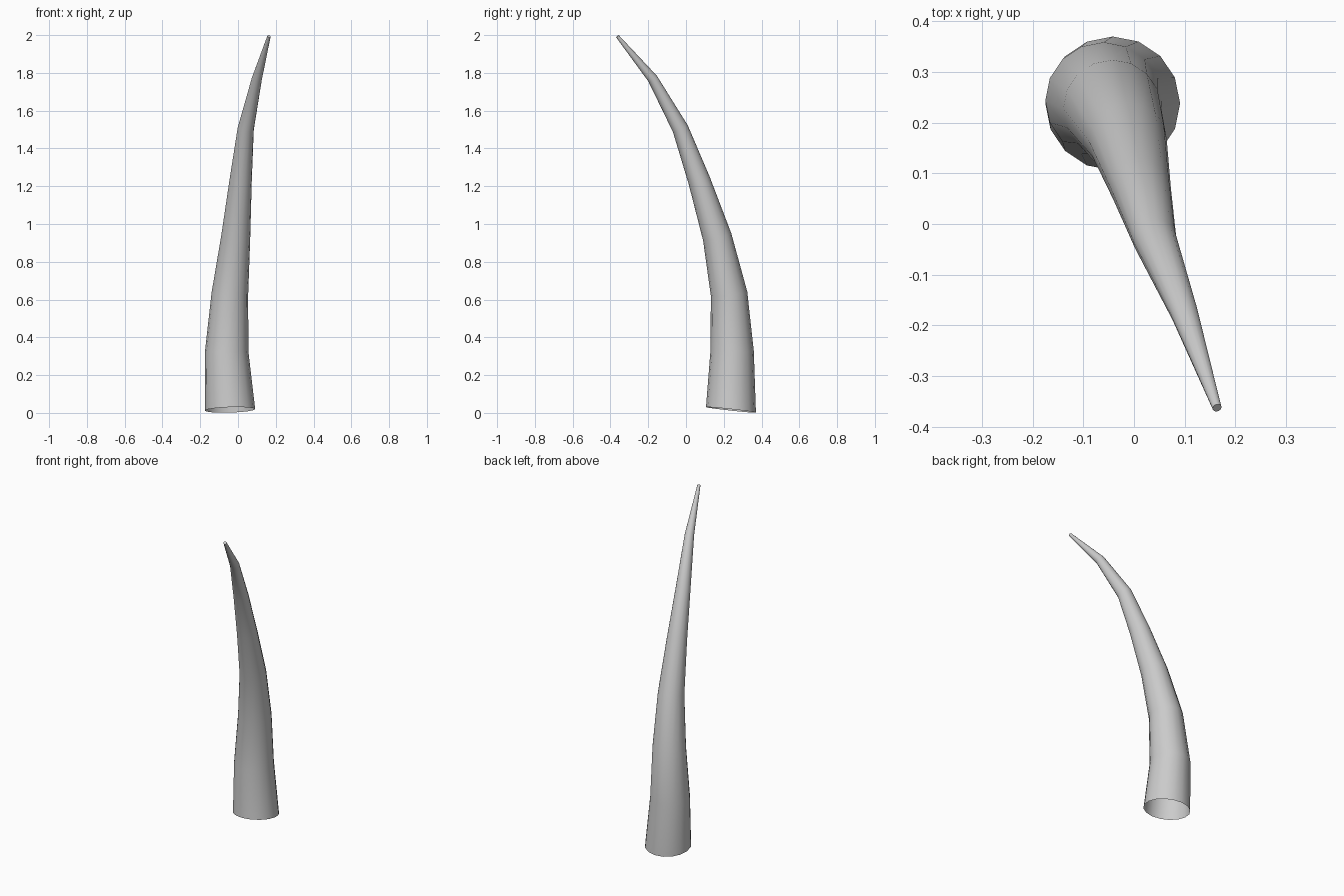
import bpy, bmesh
from math import cos, sin, tau
from mathutils import Vector

if "Cube" in bpy.data.objects:
    bpy.data.objects.remove(bpy.data.objects["Cube"])

SIDES = 16

# Centre line of the horn: x, y, z, radius
stations = [
    (-0.042, 0.238, 0.016, 0.133),
    (-0.060, 0.244, 0.325, 0.115),
    (-0.043, 0.228, 0.630, 0.097),
    (-0.012, 0.165, 0.932, 0.077),
    (0.014, 0.070, 1.230, 0.059),
    (0.041, -0.030, 1.505, 0.043),
    (0.100, -0.177, 1.770, 0.027),
    (0.164, -0.363, 1.994, 0.009),
]
centres = [Vector(s[:3]) for s in stations]


def ring(bm, centre, axis, radius):
    """Circle of vertices perpendicular to the axis."""
    v = axis.cross(Vector((1, 0, 0))).normalized()
    u = v.cross(axis).normalized()
    return [bm.verts.new(centre + radius * (u * cos(tau * i / SIDES) + v * sin(tau * i / SIDES)))
            for i in range(SIDES)]


# Curved, tapering horn with an open base
bm = bmesh.new()
rings = []
for i, c in enumerate(centres):
    if i == 0:
        axis = Vector((-0.03, 0.11, 1)).normalized()
    else:
        ahead = centres[min(i + 1, len(centres) - 1)]
        axis = ((ahead - c).normalized() + (c - centres[i - 1]).normalized()).normalized()
    rings.append(ring(bm, c, axis, stations[i][3]))

for a, b in zip(rings, rings[1:]):
    for i in range(SIDES):
        j = (i + 1) % SIDES
        bm.faces.new((a[i], a[j], b[j], b[i])).smooth = True

# Blunt tip
bm.faces.new(rings[-1])
bm.normal_update()
if bm.faces[:][-1].normal.z < 0:
    bm.faces[:][-1].normal_flip()
bmesh.ops.recalc_face_normals(bm, faces=bm.faces[:])

mesh = bpy.data.meshes.new("horn")
bm.to_mesh(mesh)
bm.free()
horn = bpy.data.objects.new("horn", mesh)
bpy.context.collection.objects.link(horn)
bpy.context.view_layer.objects.active = horn
horn.select_set(True)
bpy.ops.object.shade_smooth_by_angle(angle=0.8)
